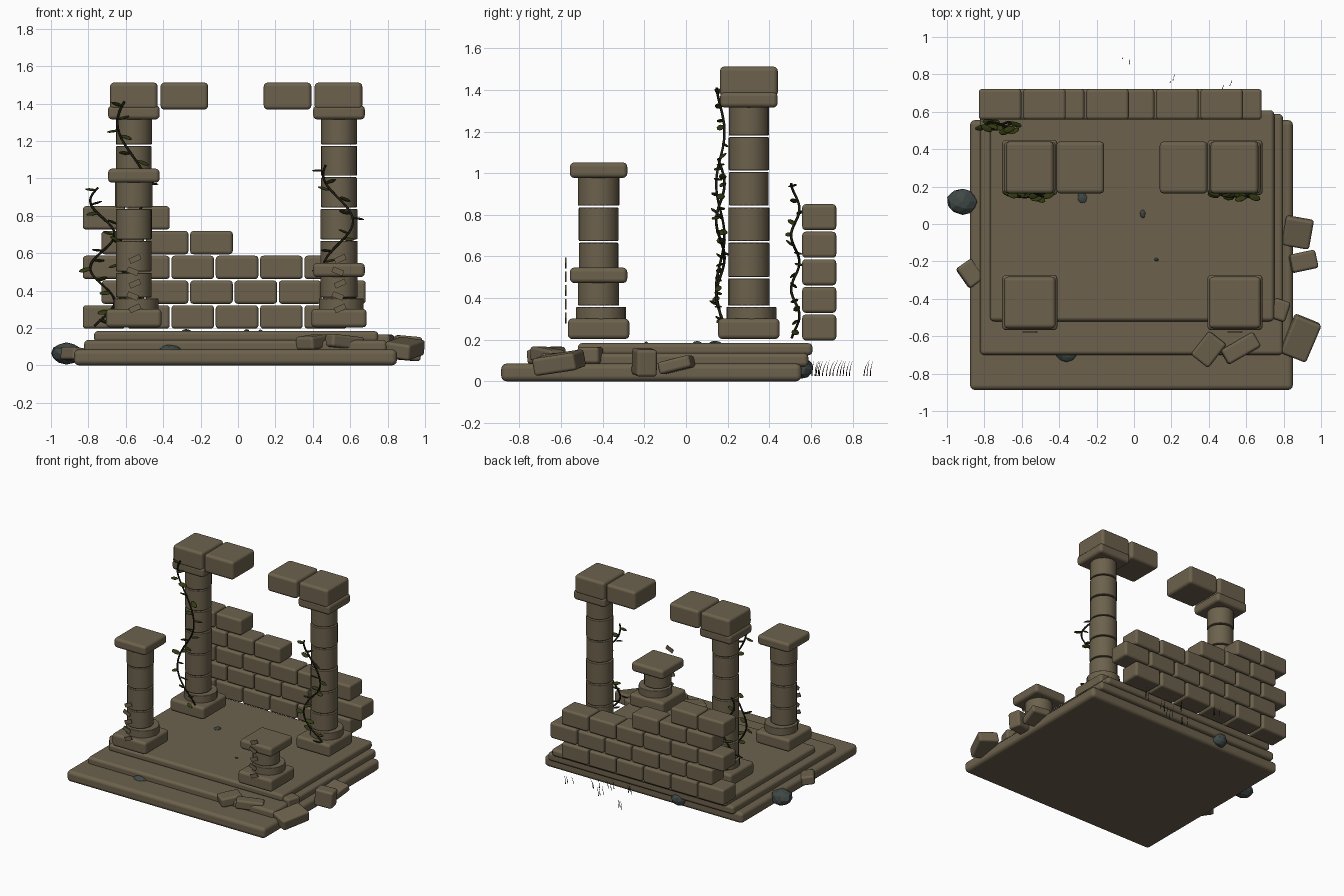
import bpy, math, random
from mathutils import Vector

random.seed(4)
start_cube = bpy.data.objects.get("Cube")
if start_cube:
    bpy.data.objects.remove(start_cube)


def material(name, color):
    mat = bpy.data.materials.new(name)
    mat.use_nodes = True
    mat.diffuse_color = (*color, 1)
    shader = mat.node_tree.nodes["Principled BSDF"]
    shader.inputs["Base Color"].default_value = (*color, 1)
    shader.inputs["Roughness"].default_value = 0.9
    return mat


STONE = material("weathered sandstone", (0.15, 0.12, 0.073))
ROCK = material("blue grey rock", (0.05, 0.066, 0.062))
STEM = material("dark vine stem", (0.012, 0.010, 0.005))
LEAF = material("olive leaf", (0.032, 0.042, 0.006))


def finish(name, mat, bevel=0.0, segments=3):
    """Name and colour the active object, rounding its hard edges."""
    obj = bpy.context.object
    obj.name = name
    obj.data.materials.append(mat)
    if bevel:
        obj.data.shade_smooth()
        mod = obj.modifiers.new("rounded edges", "BEVEL")
        mod.width, mod.segments = bevel, segments
        mod.limit_method = "ANGLE"
        mod.harden_normals = True
    return obj


def block(name, center, size, turn=(0, 0, 0), bevel=0.022):
    bpy.ops.mesh.primitive_cube_add(size=1, location=center,
                                    rotation=[math.radians(a) for a in turn])
    bpy.context.object.scale = size
    bpy.ops.object.transform_apply(location=False, rotation=False, scale=True)
    return finish(name, STONE, bevel)


def slab(name, x0, x1, y0, y1, z0, z1, bevel=0.022):
    return block(name, ((x0 + x1) / 2, (y0 + y1) / 2, (z0 + z1) / 2),
                 (x1 - x0, y1 - y0, z1 - z0), bevel=bevel)


def drum(name, x, y, z0, z1, radius):
    bpy.ops.mesh.primitive_cylinder_add(vertices=20, radius=radius, depth=z1 - z0,
                                        location=(x, y, (z0 + z1) / 2))
    return finish(name, STONE, 0.005, 2)


# Stepped platform
slab("lower_step", -0.877, 0.85, -0.888, 0.556, 0, 0.086, 0.028)
slab("middle_step", -0.823, 0.797, -0.70, 0.588, 0.07, 0.136)
slab("upper_step", -0.77, 0.75, -0.52, 0.608, 0.125, 0.184)


# Columns: plinth, collar, stacked drums with narrow joints, capital
def column(name, x, y, top):
    slab(name + "_plinth", x - 0.148, x + 0.148, y - 0.148, y + 0.148, 0.203, 0.302)
    drum(name + "_collar", x + 0.012, y + 0.012, 0.295, 0.358, 0.12)
    joints = [0.36, 0.498, 0.67, 0.84, 1.01, 1.177, 1.345]
    for low, high in zip(joints, joints[1:]):
        if low < top - 0.08:
            drum(name + "_drum", x, y, low + 0.004, min(high - 0.004, top - 0.02),
                 random.uniform(0.094, 0.1))
    slab(name + "_capital", x - 0.138, x + 0.138, y - 0.138, y + 0.138,
         top - 0.075, top)


LEFT, RIGHT, BACK, FRONT = 0.54, -0.557, 0.302, -0.42
column("back_right_column", RIGHT, BACK, 1.39)
column("back_left_column", LEFT, BACK, 1.39)
column("front_right_column", RIGHT, FRONT, 1.052)
column("front_left_column", LEFT, FRONT, 0.547)

# Broken lintel, leaving the middle open
for x in (RIGHT, RIGHT + 0.27, LEFT - 0.275, LEFT - 0.003):
    block("lintel_block", (x, BACK, 1.44), (0.255, 0.278, 0.145))

# Ruined brick wall in running bond
PITCH = 0.237
for row, count in enumerate((6, 6, 6, 3, 2)):
    for i in range(count):
        x = -0.716 + i * PITCH + (row % 2) * 0.1
        block("wall_brick", (x, 0.64, 0.259 + row * 0.1325),
              (PITCH - 0.009, 0.164, 0.125), bevel=0.018)

# Fallen blocks around the platform
for center, size, turn in (
    ((0.89, -0.61, 0.09), (0.15, 0.22, 0.085), (8, 8, -22)),
    ((0.875, -0.045, 0.08), (0.15, 0.16, 0.06), (14, 0, -10)),
    ((0.905, -0.2, 0.092), (0.14, 0.10, 0.13), (0, 5, 12)),
    ((0.78, -0.46, 0.125), (0.09, 0.11, 0.08), (0, 0, -18)),
    ((0.40, -0.67, 0.125), (0.12, 0.16, 0.07), (6, 0, -38)),
    ((0.57, -0.665, 0.125), (0.20, 0.09, 0.07), (0, 6, 30)),
    ((-0.875, -0.265, 0.06), (0.10, 0.13, 0.07), (0, 8, 35)),
):
    block("fallen_block", center, size, turn, 0.016)

# Faceted rocks and pebbles
for center, size in (
    ((-0.917, 0.12, 0.065), (0.085, 0.075, 0.06)),
    ((-0.36, -0.69, 0.082), (0.06, 0.05, 0.03)),
    ((-0.33, 0.56, 0.06), (0.06, 0.055, 0.05)),
    ((-0.277, 0.14, 0.18), (0.028, 0.032, 0.014)),
    ((0.047, 0.055, 0.18), (0.016, 0.025, 0.014)),
    ((0.12, -0.19, 0.18), (0.013, 0.01, 0.012)),
):
    bpy.ops.mesh.primitive_ico_sphere_add(subdivisions=2, radius=1, location=center)
    bpy.context.object.scale = size
    for vert in bpy.context.object.data.vertices:
        vert.co *= random.uniform(0.9, 1.04)
    finish("rock", ROCK)

# Stone chips hovering before the front columns
for x in (RIGHT, LEFT):
    for i in range(5):
        block("stone_chip", (x + 0.006 * (-1) ** i, -0.577, 0.305 + i * 0.066),
              (0.062, 0.007, 0.03), (0, -24 if i % 2 == 0 else 22, 0), 0)


def tube(name, points, radius, taper=False):
    curve = bpy.data.curves.new(name, "CURVE")
    curve.dimensions = "3D"
    curve.bevel_depth, curve.bevel_resolution = radius, 1
    spline = curve.splines.new("POLY")
    spline.points.add(len(points) - 1)
    for i, (p, co) in enumerate(zip(spline.points, points)):
        p.co = (*co, 1)
        p.radius = 1 - 0.9 * i / (len(points) - 1) if taper else 1
    curve.use_fill_caps = True
    curve.materials.append(STEM)
    bpy.context.collection.objects.link(bpy.data.objects.new(name, curve))


# Climbing vines: a swaying stem with leaves on alternating sides
def vine(name, x, y, top, sway, period, phase, leaves):
    def at(z):
        a = math.tau * (top - z) / period + phase
        return Vector((x + sway * math.sin(a), y + 0.02 * math.sin(a * 1.4), z))

    bottom = 0.21
    steps = 48
    tube(name + "_stem", [at(top + (bottom - top) * i / steps) for i in range(steps + 1)],
         0.0065)
    for i in range(leaves):
        z = top - 0.01 - (top - bottom) * (i + random.uniform(0, 0.5)) / leaves
        side = 1 if i % 2 else -1
        place = at(z) + Vector((side * 0.03, random.uniform(-0.02, 0.01), 0))
        bpy.ops.mesh.primitive_uv_sphere_add(
            segments=8, ring_count=6, radius=1, location=place,
            rotation=(random.uniform(-0.7, 0.7), random.uniform(-0.4, 0.4),
                      random.uniform(-0.5, 0.5)))
        bpy.context.object.scale = (0.034, 0.018, 0.006)
        bpy.context.object.data.shade_smooth()
        finish(name + "_leaf", LEAF)


vine("back_right_vine", -0.565, 0.165, 1.41, 0.08, 0.7, 3.7, 20)
vine("back_left_vine", 0.535, 0.165, 1.07, 0.08, 0.5, 4.1, 16)
vine("wall_vine", -0.725, 0.525, 0.95, 0.065, 0.36, 3.5, 14)

# Thin grass blades behind the wall
for x, y in ((0.05, 0.62), (0.2, 0.64), (0.3, 0.69), (0.5, 0.74), (0.21, 0.77), (-0.04, 0.87)):
    for i in range(3):
        root = Vector((x + random.uniform(-0.03, 0.03), y + (i - 1) * 0.015, 0.025))
        lean = random.uniform(0.01, 0.025)
        tube("grass_blade", [root + Vector((0.2 * lean * t, lean * t * t, 0.075 * t))
                             for t in (0, 0.35, 0.7, 1)], 0.0025, True)
